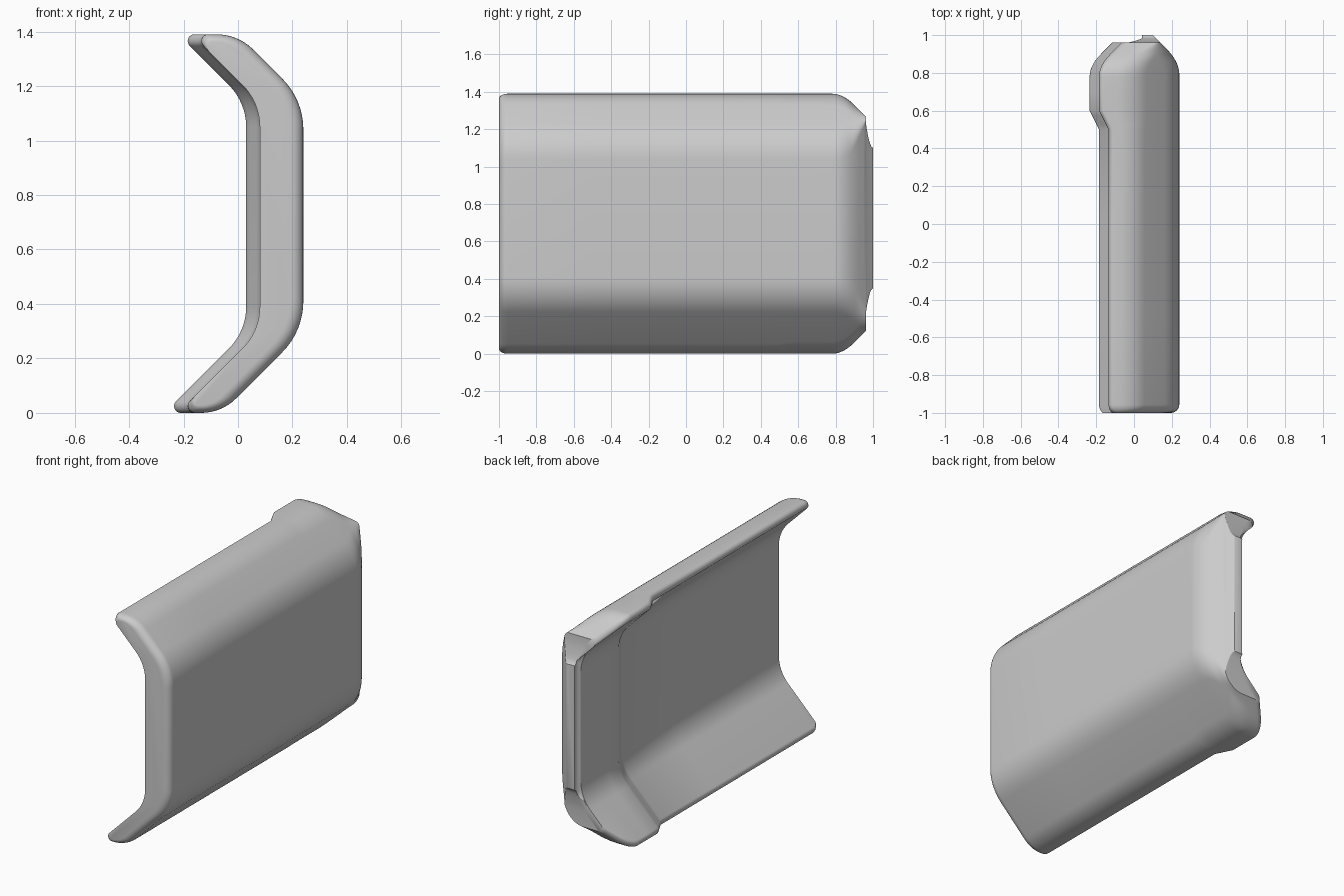
import bpy, bmesh, math
from mathutils import Vector

cube = bpy.data.objects.get("Cube")
if cube:
    bpy.data.objects.remove(cube, do_unlink=True)

MID = 0.725      # height of the mirror line of the channel
FRONT_R = 0.045  # rounding of the front end
STEPS = 8        # segments per rounded corner


def soft_ramp(s, w):
    """Zero, then a 45 degree slope, blended over +-w."""
    return max(0.0, s) if abs(s) >= w else (s + w) ** 2 / (4 * w)


def ease(y, a, b):
    return min(1.0, max(0.0, (y - a) / (b - a)))


def tab_limit(y):
    """Height limit that narrows the back end into a tab."""
    if y < 0.962:
        return 2.0
    return 1.1 + 0.13 * (1 - ease(y, 0.962, 1.0)) ** 2


def half_profile(y, top, inner_sum):
    """Outer corner, outer tip, inner tip, inner corner, with setbacks."""
    t = max(0.0, -1 + FRONT_R - y)
    g = FRONT_R - math.sqrt(max(0.0, FRONT_R ** 2 - t ** 2))
    step = 0.05 * ease(y, 0.5, 0.6)
    xo = 0.24 - soft_ramp(y - 0.86, 0.07) - g
    xi = 0.08 - step + 0.015 * ease(y, 0.962, 0.985)
    zt = min(top - soft_ramp(y - 0.84, 0.06) - g * 0.6, tab_limit(y))
    outer_sum = 1.39 - g * 1.41
    c = inner_sum - step
    e = 0.003
    return [
        (xo, min(outer_sum - xo, zt - e), 0.11),
        (min(outer_sum - zt, xo - e), zt, 0.09),
        (min(c - zt, xi - e), zt, 0.06),
        (xi, min(c - xi, zt - 2 * e), 0.09),
    ]


def section(y):
    """Closed profile at y with every corner turned into an arc."""
    upper = half_profile(y, 1.39, 1.22)
    lower = [(x, 2 * MID - z, r) for x, z, r in half_profile(y, 2 * MID, 1.23)]
    corners = upper + lower[::-1]
    pts = []
    for i, (x, z, r) in enumerate(corners):
        p = Vector((x, z))
        a = Vector(corners[i - 1][:2]) - p
        b = Vector(corners[(i + 1) % len(corners)][:2]) - p
        r = min(r, 0.47 * a.length, 0.47 * b.length)
        w = math.sin(a.angle(b) / 2)
        a, b = p + a.normalized() * r, p + b.normalized() * r
        for k in range(STEPS + 1):
            u = k / STEPS
            k0, k1, k2 = (1 - u) ** 2, 2 * u * (1 - u) * w, u * u
            q = (a * k0 + p * k1 + b * k2) / (k0 + k1 + k2)
            pts.append((q.x, y, q.y))
    return pts


# Stations along the channel: rounded front, straight run, step, bent back, tab
stations = [-1 + FRONT_R * (1 - math.cos(i * math.pi / 12)) for i in range(7)]
stations += [-0.5, 0.0, 0.5, 0.525, 0.55, 0.575, 0.6, 0.7]
stations += [0.78 + 0.0141 * i for i in range(13)]
stations += [0.9615, 0.962, 0.968, 0.975, 0.982, 0.99, 1.0]

bm = bmesh.new()
rings = [[bm.verts.new(p) for p in section(y)] for y in stations]
for r0, r1 in zip(rings, rings[1:]):
    for i in range(len(r0)):
        j = (i + 1) % len(r0)
        bm.faces.new((r0[i], r0[j], r1[j], r1[i]))
bm.faces.new(rings[0])
bm.faces.new(rings[-1])
bmesh.ops.recalc_face_normals(bm, faces=bm.faces)
mesh = bpy.data.meshes.new("channel_cover")
bm.to_mesh(mesh)
bm.free()

cover = bpy.data.objects.new("channel_cover", mesh)
bpy.context.collection.objects.link(cover)

# Plain grey material
grey = bpy.data.materials.new("plain_grey")
grey.use_nodes = True
colour = (0.6, 0.6, 0.6, 1.0)
grey.diffuse_color = colour
grey.node_tree.nodes["Principled BSDF"].inputs["Base Color"].default_value = colour
mesh.materials.append(grey)

bpy.ops.object.select_all(action="DESELECT")
cover.select_set(True)
bpy.context.view_layer.objects.active = cover
bpy.ops.object.shade_smooth_by_angle(angle=math.radians(40))
